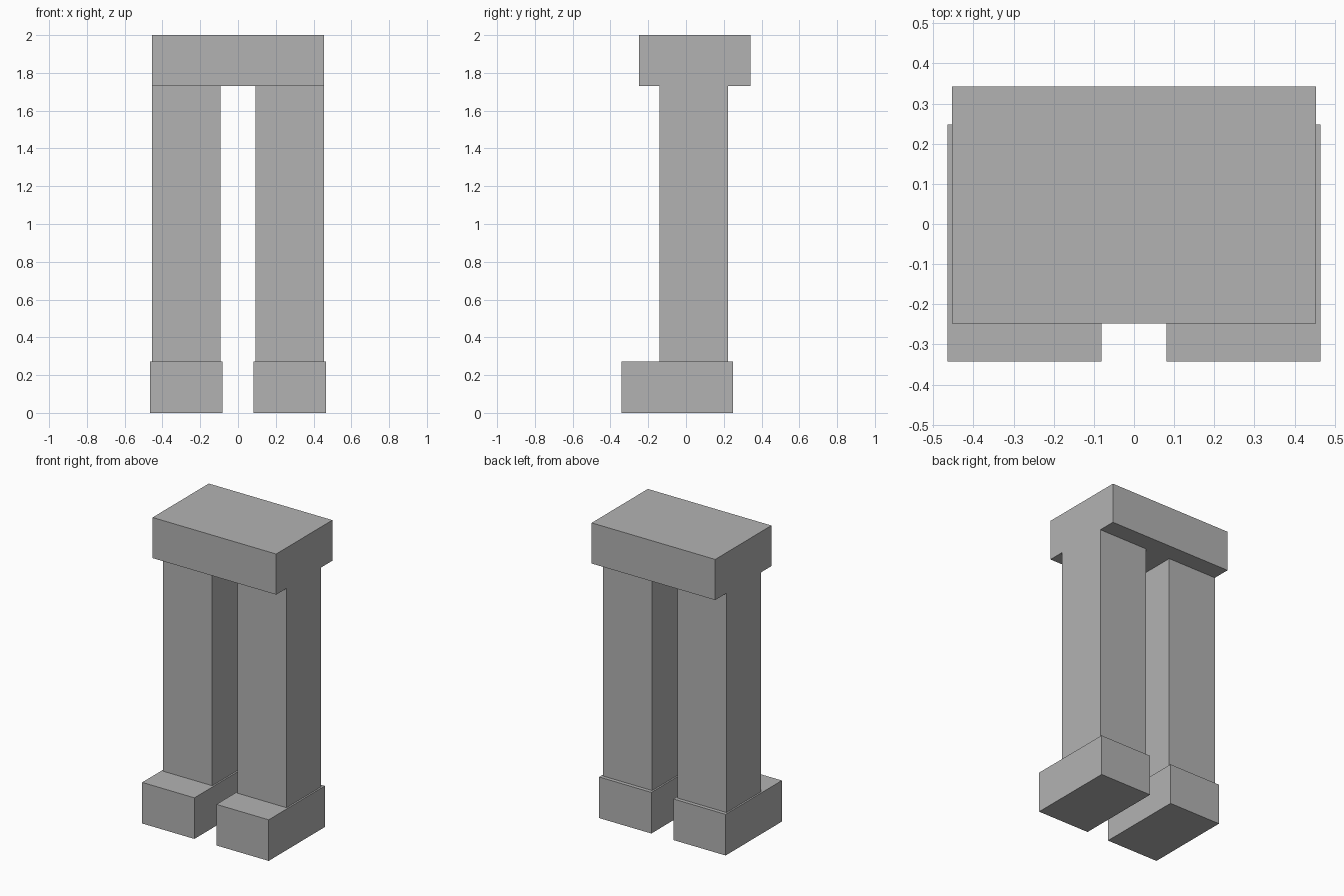
import bpy

if "Cube" in bpy.data.objects:
    bpy.data.objects.remove(bpy.data.objects["Cube"])

grey = bpy.data.materials.new("plain grey")
grey.diffuse_color = (0.45, 0.45, 0.45, 1.0)
grey.use_nodes = True
grey.node_tree.nodes["Principled BSDF"].inputs["Base Color"].default_value = grey.diffuse_color


def box(name, x, y, z):
    """Add a box spanning the given (min, max) ranges."""
    spans = (x, y, z)
    bpy.ops.mesh.primitive_cube_add(size=1, location=[(a + b) / 2 for a, b in spans])
    obj = bpy.context.object
    obj.name = name
    obj.scale = [b - a for a, b in spans]
    bpy.ops.object.transform_apply(location=False, rotation=False, scale=True)
    obj.data.materials.append(grey)
    return obj


def mirrored(span, side):
    return tuple(sorted(side * v for v in span))


# Top slab, overhanging towards the back
box("top_slab", (-0.454, 0.454), (-0.248, 0.342), (1.73, 2.0))

# Legs and forward-reaching feet on both sides
for side, label in ((-1, "left"), (1, "right")):
    box(label + "_leg", mirrored((0.092, 0.454), side), (-0.139, 0.223), (0.273, 1.73))
    box(label + "_foot", mirrored((0.081, 0.465), side), (-0.342, 0.248), (0.0, 0.273))
